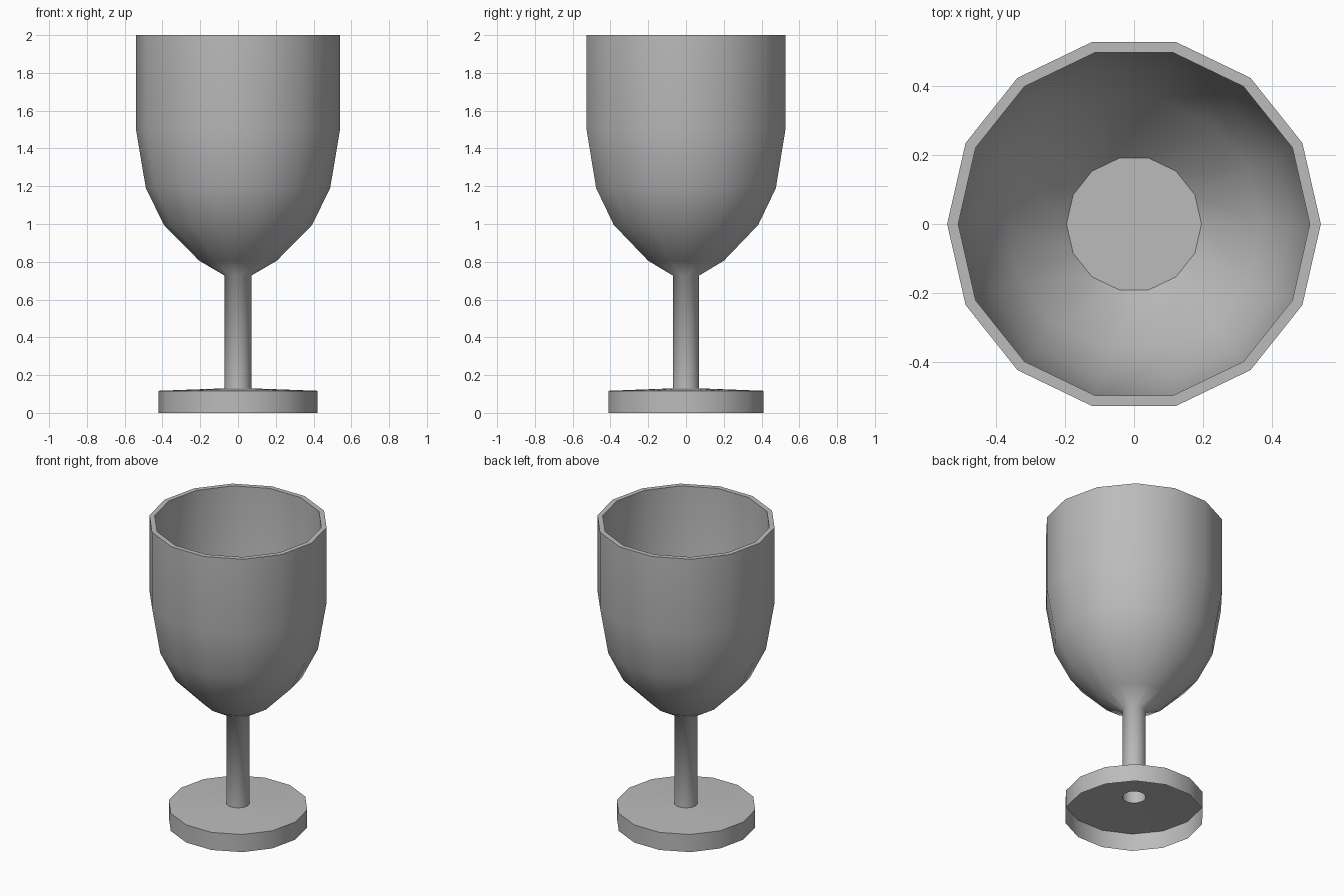
import bpy, bmesh, math

SIDES = 14

cube = bpy.data.objects.get("Cube")
if cube:
    bpy.data.objects.remove(cube, do_unlink=True)

grey = bpy.data.materials.new("plain grey")
grey.use_nodes = True
colour = (0.5, 0.5, 0.5, 1)
grey.diffuse_color = colour
grey.node_tree.nodes["Principled BSDF"].inputs["Base Color"].default_value = colour


def lathe(name, profile, angle, cap=False):
    """Turn a (radius, height) profile, listed upward along the outside, about z."""
    bm = bmesh.new()
    rings = []
    for r, z in profile:
        rings.append([bm.verts.new((r * math.cos(a), r * math.sin(a), z))
                      for a in (math.tau * i / SIDES for i in range(SIDES))])
    for low, high in zip(rings, rings[1:]):
        for i in range(SIDES):
            j = (i + 1) % SIDES
            bm.faces.new((low[i], low[j], high[j], high[i]))
    if cap:
        bm.faces.new(rings[-1])
    mesh = bpy.data.meshes.new(name)
    bm.to_mesh(mesh)
    bm.free()
    mesh.materials.append(grey)
    obj = bpy.data.objects.new(name, mesh)
    bpy.context.collection.objects.link(obj)
    bpy.ops.object.select_all(action="DESELECT")
    obj.select_set(True)
    bpy.context.view_layer.objects.active = obj
    bpy.ops.object.shade_smooth_by_angle(angle=math.radians(angle))
    # Crisp edge around the flat floor inside the bowl
    if cap:
        floor = mesh.polygons[-1]
        for edge in mesh.edges:
            if set(edge.vertices) <= set(floor.vertices):
                edge.use_edge_sharp = True
    return obj


# Hollow foot, open underneath, with a hole where the stem meets it
lathe("foot", [(0.422, 0), (0.422, 0.117), (0.071, 0.13)], 40)

# Hollow stem flowing into the bowl, over the rim and down to the inner floor
lathe("stem_and_bowl", [
    (0.071, 0.13), (0.071, 0.727), (0.206, 0.806), (0.392, 0.995),
    (0.488, 1.19), (0.54, 1.5), (0.54, 2.0),
    (0.508, 2.0), (0.508, 1.5), (0.457, 1.2), (0.367, 1.02), (0.195, 0.84),
], 65, cap=True)
